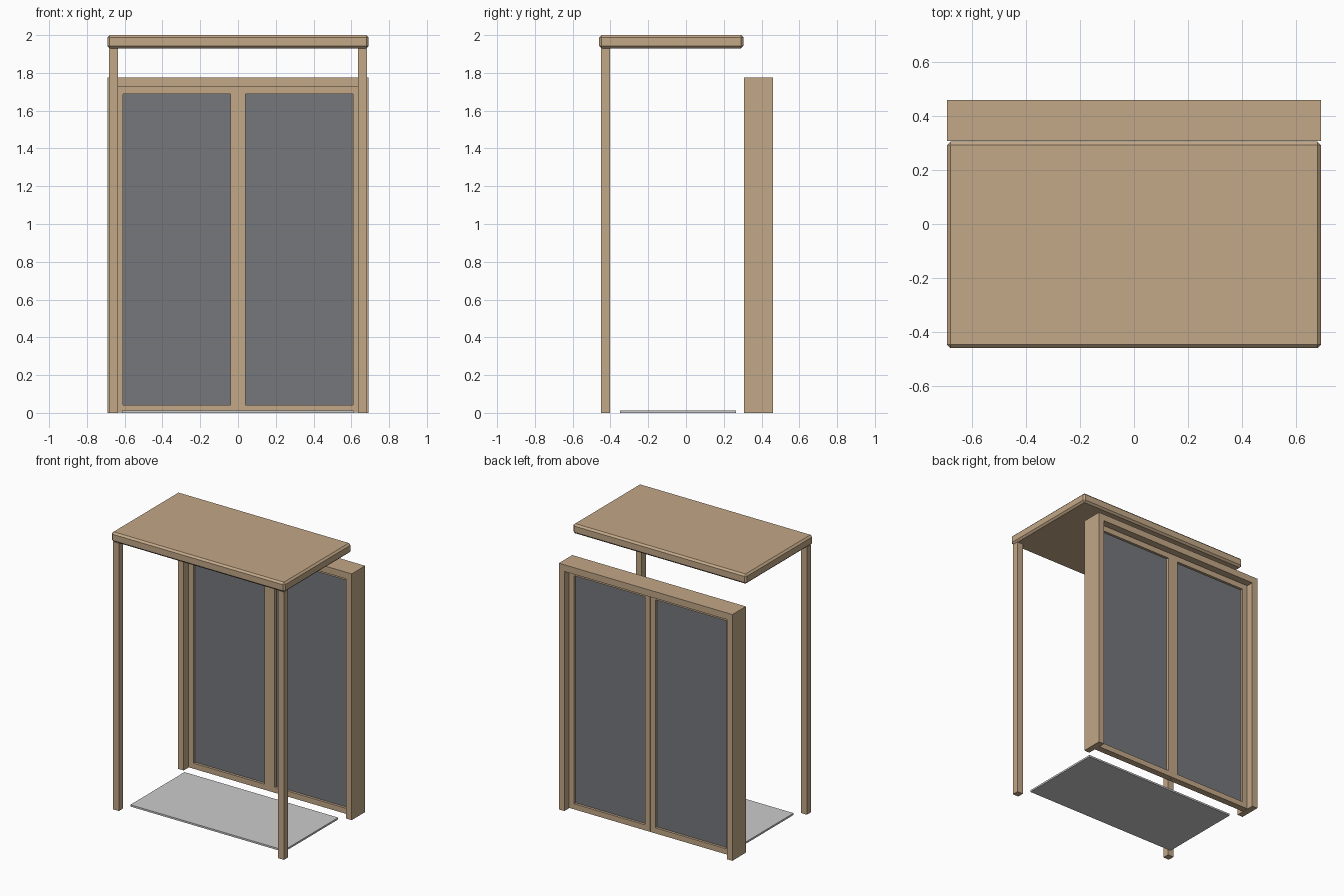
import bpy, bmesh
from mathutils import Vector

if "Cube" in bpy.data.objects:
    bpy.data.objects.remove(bpy.data.objects["Cube"])


def material(name, rgb):
    m = bpy.data.materials.new(name)
    m.diffuse_color = (*rgb, 1)
    m.use_nodes = True
    m.node_tree.nodes["Principled BSDF"].inputs["Base Color"].default_value = m.diffuse_color
    return m


wood = material("wood", (0.54, 0.39, 0.245))
dark_glass = material("dark_glass", (0.18, 0.185, 0.20))


def finish(name, bm, mat=None):
    bmesh.ops.recalc_face_normals(bm, faces=bm.faces)
    me = bpy.data.meshes.new(name)
    bm.to_mesh(me)
    bm.free()
    ob = bpy.data.objects.new(name, me)
    bpy.context.collection.objects.link(ob)
    if mat:
        me.materials.append(mat)
    return ob


def box(name, lo, hi, mat=None, chamfer=0):
    """Box between two corners, with optional flat chamfered edges."""
    lo, hi = Vector(lo), Vector(hi)
    bm = bmesh.new()
    bmesh.ops.create_cube(bm, size=1)
    bmesh.ops.scale(bm, vec=hi - lo, verts=bm.verts)
    bmesh.ops.translate(bm, vec=(lo + hi) / 2, verts=bm.verts)
    if chamfer:
        bmesh.ops.bevel(bm, geom=bm.edges[:], offset=chamfer, segments=1,
                        affect='EDGES')
    return finish(name, bm, mat)


def extrude_y(bm, y0, y1):
    """Thicken flat faces lying at y0 until they reach y1."""
    ext = bmesh.ops.extrude_face_region(bm, geom=bm.faces[:], use_keep_orig=True)
    moved = [g for g in ext["geom"] if isinstance(g, bmesh.types.BMVert)]
    bmesh.ops.translate(bm, vec=(0, y1 - y0, 0), verts=moved)


def leaf_frame(name, x0, x1, z0, z1, y0, y1, w, mat):
    """Rectangular frame of width w with an open middle."""
    bm = bmesh.new()

    def ring(d):
        pts = [(x0 + d, z0 + d), (x1 - d, z0 + d), (x1 - d, z1 - d), (x0 + d, z1 - d)]
        return [bm.verts.new((x, y0, z)) for x, z in pts]

    outer, inner = ring(0), ring(w)
    for i in range(4):
        j = (i + 1) % 4
        bm.faces.new((outer[i], outer[j], inner[j], inner[i]))
    extrude_y(bm, y0, y1)
    return finish(name, bm, mat)


# Canopy roof with chamfered edges
box("roof", (-0.692, -0.46, 1.93), (0.692, 0.305, 2.0), wood, 0.013)

# Front posts and door leaves, left and right
for side, s in (("left", -1), ("right", 1)):
    xa, xb = sorted((s * 0.635, s * 0.682))
    box(side + "_post", (xa, -0.45, 0), (xb, -0.402, 1.93), wood)

    xa, xb = sorted((s * 0.001, s * 0.648))
    leaf_frame(side + "_door_frame", xa, xb, 0.003, 1.727, 0.36, 0.407, 0.04, wood)
    box(side + "_door_panel", (xa + 0.038, 0.378, 0.041),
        (xb - 0.038, 0.389, 1.689), dark_glass)

# Door surround: two jambs and a head in one arch profile
W, w, H, h = 0.692, 0.648, 1.775, 1.727
profile = [(-W, 0), (-W, H), (W, H), (W, 0), (w, 0), (w, h), (-w, h), (-w, 0)]
bm = bmesh.new()
bm.faces.new([bm.verts.new((x, 0.307, z)) for x, z in profile])
extrude_y(bm, 0.307, 0.46)
finish("door_surround", bm, wood)

# Floor mat
box("floor_mat", (-0.613, -0.35, 0), (0.613, 0.266, 0.013))
